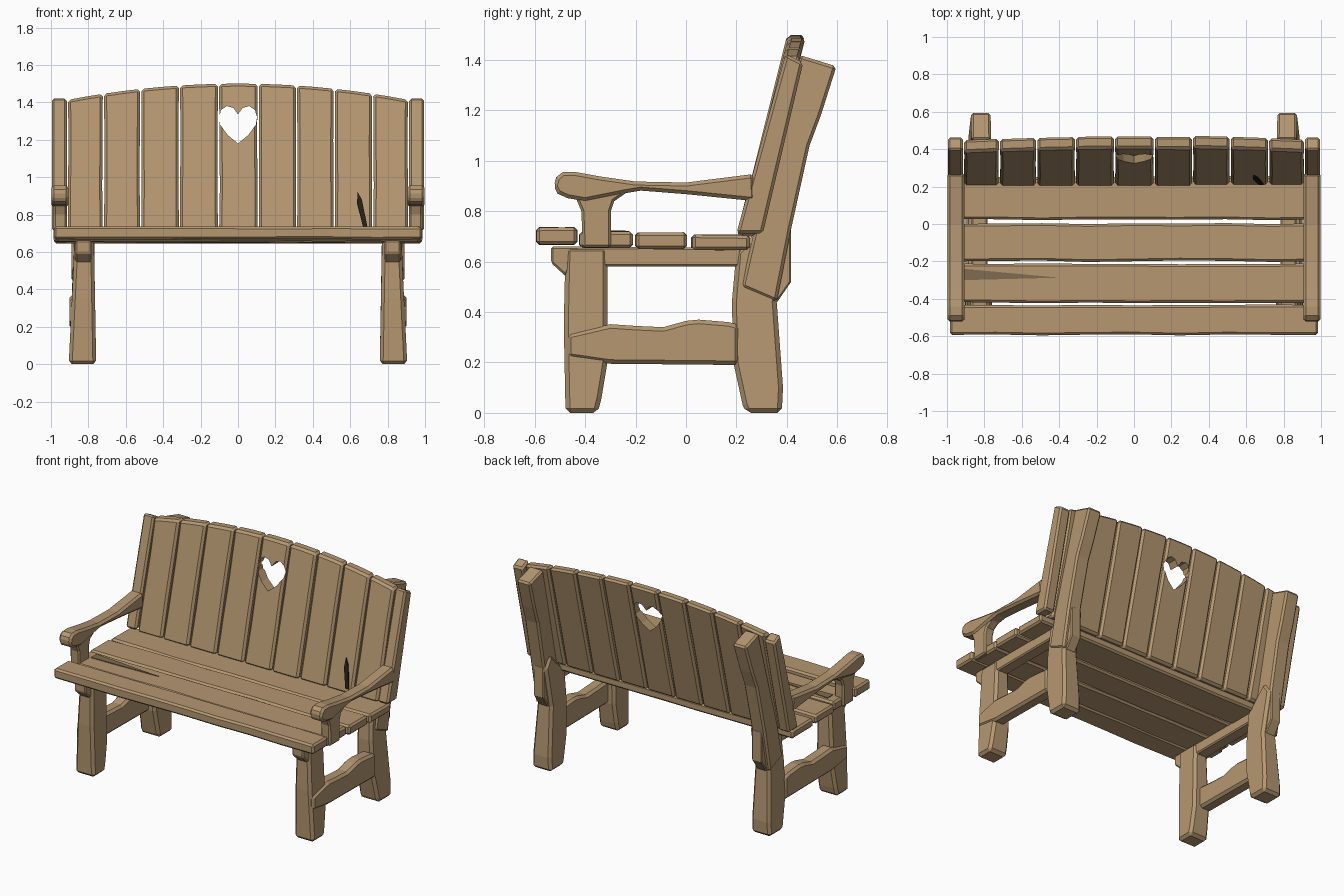
import bpy, bmesh, math, random

random.seed(4)


def material(name, rgb):
    m = bpy.data.materials.new(name)
    m.diffuse_color = (*rgb, 1)
    return m


WOOD = material("warm_wood", (0.46, 0.31, 0.165))
CRACK = material("crack_brown", (0.22, 0.15, 0.08))
DARK = material("dark_gap", (0.02, 0.014, 0.009))


def prism(name, pts, a, b, to_xyz, bevel=0.012, mat=WOOD):
    """Extrude a 2D outline from a to b; to_xyz(u, v, w) places each point."""
    bm = bmesh.new()
    rings = [[bm.verts.new(to_xyz(u, v, w)) for u, v in pts] for w in (a, b)]
    bm.faces.new(rings[0])
    bm.faces.new(rings[1][::-1])
    n = len(pts)
    for i in range(n):
        j = (i + 1) % n
        bm.faces.new((rings[0][j], rings[0][i], rings[1][i], rings[1][j]))
    bmesh.ops.recalc_face_normals(bm, faces=bm.faces)
    me = bpy.data.meshes.new(name)
    bm.to_mesh(me)
    bm.free()
    me.materials.append(mat)
    ob = bpy.data.objects.new(name, me)
    bpy.context.collection.objects.link(ob)
    if bevel:
        mod = ob.modifiers.new("worn_edges", "BEVEL")
        mod.width = bevel
        mod.segments = 1
        mod.limit_method = "ANGLE"
        mod.angle_limit = math.radians(40)
    return ob


def jit(s):
    return random.uniform(-s, s)


# Seat planks: y0, y1, z0, z1, half length
planks = [(-0.597, -0.43, 0.668, 0.736, 0.985), (-0.425, -0.21, 0.656, 0.72, 0.972),
          (-0.203, 0.005, 0.652, 0.715, 0.985), (0.018, 0.257, 0.646, 0.706, 0.985)]
for i, (y0, y1, z0, z1, h) in enumerate(planks):
    xs = [-h + 2 * h * k / 8 for k in range(9)]
    pts = [(x, y0 + abs(jit(0.008))) for x in xs] + [(x, y1 - abs(jit(0.006))) for x in xs[::-1]]
    prism(f"seat_plank_{i + 1}", pts, z0, z1, lambda u, v, w: (u, v, w + jit(0.002)))
prism("seat_crack", [(-0.905, -0.24), (-0.905, -0.30), (-0.4, -0.287)], 0.716, 0.7235,
      lambda u, v, w: (u, v, w), 0, CRACK)


# Leaning back slats with an arched top
def lean(u, v, w):
    return (u, 0.21 + (v - 0.72) * 0.25 + w, v)


def arch(x):
    return 1.50 - 0.085 * (x / 0.9) ** 2


heart = [(0, 1.18), (0.055, 1.225), (0.095, 1.28), (0.102, 1.32), (0.09, 1.36), (0.06, 1.38), (0.025, 1.37),
         (0, 1.335)]
heart += [(-x, z) for x, z in heart[-2:0:-1]]
cutter = prism("heart_cutter", heart, -0.1, 0.2, lean, 0)
cutter.hide_render = True
cutter.hide_viewport = False
cutter.display_type = "WIRE"

edges = [-0.912, -0.72, -0.52, -0.313, -0.104, 0.108, 0.313, 0.515, 0.72, 0.912]
for i, (xa, xb) in enumerate(zip(edges, edges[1:])):
    a, b, g = xa + 0.003, xb - 0.003, 0.004
    pts = [(a, 0.70), (b, 0.70), (b - abs(jit(g)), 0.95), (b - abs(jit(g)), 1.2), (b, arch(b)),
           ((a + b) / 2, arch((a + b) / 2)), (a, arch(a)), (a + abs(jit(g)), 1.2), (a + abs(jit(g)), 0.95)]
    off = jit(0.004)
    ob = prism(f"back_slat_{i + 1}", pts, off, 0.068 + off, lean, 0.014)
    if i in (3, 4, 5):
        mod = ob.modifiers.new("heart_hole", "BOOLEAN")
        mod.operation = "DIFFERENCE"
        mod.solver = "EXACT"
        mod.object = cutter
prism("slat_crack", [(0.64, 0.92), (0.636, 0.86), (0.668, 0.735), (0.692, 0.735), (0.662, 0.88)],
      -0.006, 0.002, lean, 0, DARK)

# Side profiles (y, z)
front_leg = [(-0.478, 0), (-0.35, 0), (-0.335, 0.06), (-0.312, 0.2), (-0.312, 0.66), (-0.478, 0.66), (-0.485, 0.35)]
back_leg = [(0.24, 0), (0.38, 0), (0.385, 0.1), (0.36, 0.44), (0.415, 0.72), (0.36, 0.8), (0.28, 0.72),
            (0.2, 0.64), (0.182, 0.44), (0.188, 0.2), (0.225, 0.03)]
back_post = [(0.22, 0.5), (0.36, 0.44), (0.415, 0.72), (0.49, 1.06), (0.535, 1.18), (0.597, 1.375),
             (0.45, 1.42), (0.27, 0.72)]
heel = [(0.34, 0.43), (0.362, 0.44), (0.417, 0.52), (0.417, 0.73), (0.36, 0.73)]
seat_rail = [(-0.535, 0.66), (-0.535, 0.595), (-0.475, 0.54), (-0.46, 0.58), (0.22, 0.58), (0.22, 0.655)]
stretcher = [(-0.472, 0.22), (-0.3, 0.195), (0.21, 0.19), (0.21, 0.35), (0.17, 0.36), (0.05, 0.37),
             (0, 0.365), (-0.09, 0.34), (-0.2, 0.345), (-0.3, 0.352), (-0.472, 0.312)]
arm = [(-0.525, 0.9), (-0.515, 0.935), (-0.49, 0.955), (-0.44, 0.956), (-0.34, 0.938), (-0.2, 0.918),
       (0, 0.914), (0.27, 0.948), (0.275, 0.84), (0, 0.868), (-0.18, 0.882), (-0.24, 0.872),
       (-0.4, 0.84), (-0.47, 0.852), (-0.51, 0.87)]
arm_post = [(-0.41, 0.657), (-0.298, 0.657), (-0.298, 0.8), (-0.285, 0.84), (-0.23, 0.878),
            (-0.33, 0.9), (-0.44, 0.86), (-0.415, 0.8)]
side_board = [(0.2, 0.712), (0.305, 0.712), (0.465, 1.39), (0.395, 1.425)]

# Every frame part is made once per side
for side, s in (("left", -1), ("right", 1)):
    def flat(u, v, w, s=s):
        return (s * w, u, v)

    def leg_taper(u, v, w, s=s):
        t = min(v / 0.66, 1)
        return (s * (w + (0.012 * t if w < 0.83 else -0.032 * t)), u, v)

    def post_taper(u, v, w, s=s):
        return (s * (w - 0.02 * max(0, v - 0.9) / 0.5), u, v)

    prism(f"front_leg_{side}", front_leg, 0.758, 0.905, leg_taper, 0.018)
    prism(f"back_leg_{side}", back_leg, 0.758, 0.905, leg_taper, 0.018)
    prism(f"back_post_{side}", back_post, 0.785, 0.89, post_taper, 0.012)
    prism(f"back_post_heel_{side}", heel, 0.79, 0.865, flat, 0.006)
    prism(f"seat_rail_{side}", seat_rail, 0.782, 0.868, flat, 0.008)
    prism(f"stretcher_{side}", stretcher, 0.81, 0.902, flat, 0.016)
    prism(f"armrest_{side}", arm, 0.905, 0.998, flat, 0.014)
    prism(f"armrest_post_{side}", arm_post, 0.915, 0.986, flat, 0.01)
    prism(f"back_side_board_{side}", side_board, 0.915, 0.995, flat, 0.012)
